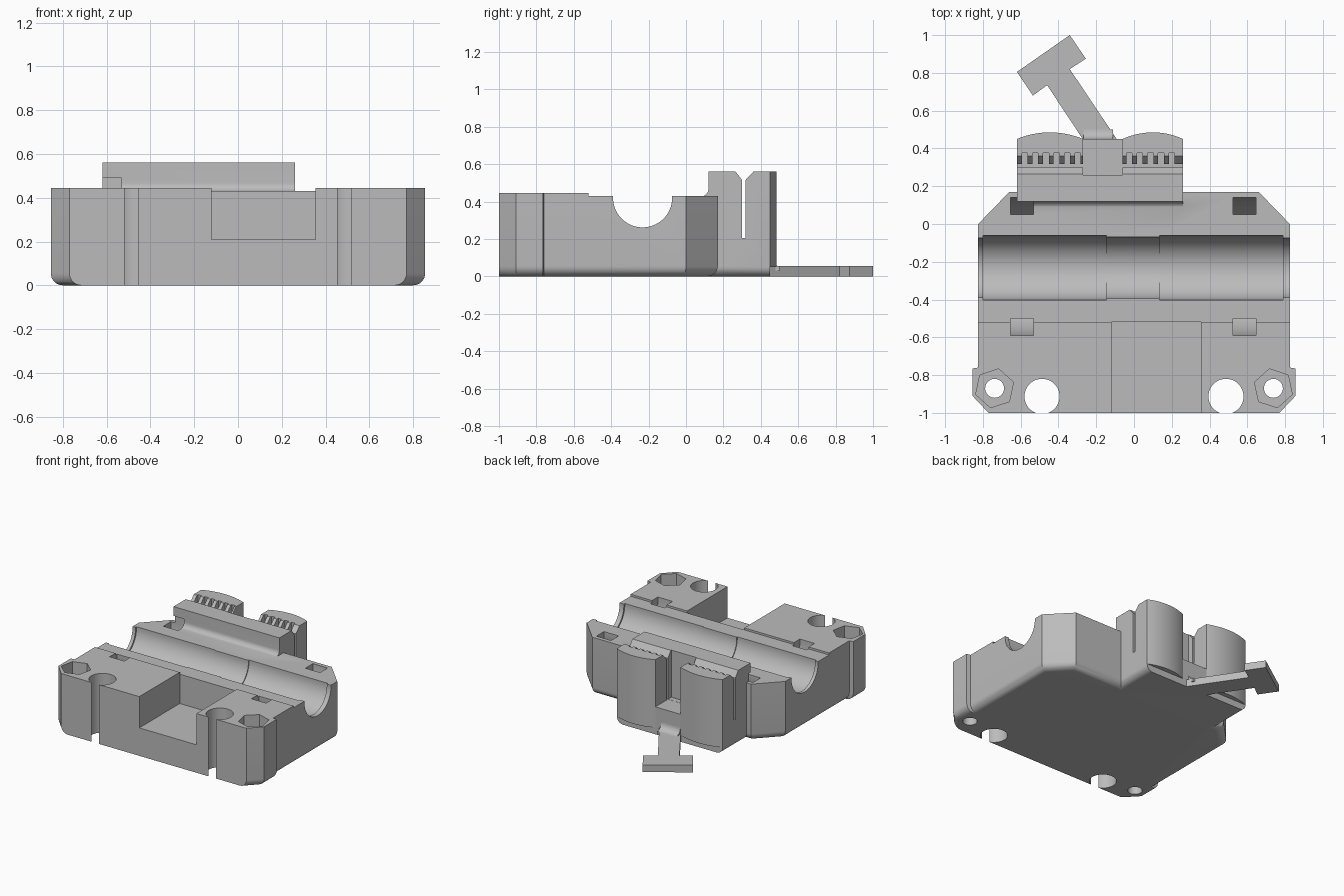
import bpy, bmesh, math

cube = bpy.data.objects.get("Cube")
if cube:
    bpy.data.objects.remove(cube, do_unlink=True)

# Single plastic colour
plastic = bpy.data.materials.new("grey_plastic")
plastic.use_nodes = True
GREY = (0.5, 0.5, 0.5, 1)
plastic.diffuse_color = GREY
plastic.node_tree.nodes["Principled BSDF"].inputs["Base Color"].default_value = GREY


def finish(name, bm):
    bmesh.ops.recalc_face_normals(bm, faces=bm.faces)
    mesh = bpy.data.meshes.new(name)
    bm.to_mesh(mesh)
    bm.free()
    mesh.materials.append(plastic)
    obj = bpy.data.objects.new(name, mesh)
    bpy.context.collection.objects.link(obj)
    return obj


def loft(name, rings):
    """Skin a stack of matching closed outlines and cap both ends."""
    bm = bmesh.new()
    loops = [[bm.verts.new(p) for p in ring] for ring in rings]
    n = len(loops[0])
    for low, high in zip(loops, loops[1:]):
        for i in range(n):
            j = (i + 1) % n
            bm.faces.new((low[i], low[j], high[j], high[i]))
    bm.faces.new(loops[0][::-1])
    bm.faces.new(loops[-1])
    return finish(name, bm)


def prism(name, pts, axis, a, b):
    """Extrude a flat profile: (y, z) points along x, or (x, y) along z."""
    if axis == "x":
        return loft(name, [[(t, u, v) for u, v in pts] for t in (a, b)])
    return loft(name, [[(u, v, t) for u, v in pts] for t in (a, b)])


def box(name, x0, x1, y0, y1, z0, z1):
    return prism(name, [(x0, y0), (x1, y0), (x1, y1), (x0, y1)], "z", z0, z1)


def arc(cu, cv, r, start, end, n):
    angles = [math.radians(start + (end - start) * i / n) for i in range(n + 1)]
    return [(cu + r * math.cos(t), cv + r * math.sin(t)) for t in angles]


def circle(cu, cv, r, n=48, start=0):
    return arc(cu, cv, r, start, start + 360, n)[:-1]


def combine(target, tool, operation="DIFFERENCE"):
    tool.hide_render = True
    mod = target.modifiers.new("cut", "BOOLEAN")
    mod.operation, mod.solver, mod.object = operation, "EXACT", tool
    graph = bpy.context.evaluated_depsgraph_get()
    mesh = bpy.data.meshes.new_from_object(target.evaluated_get(graph))
    target.modifiers.clear()
    target.data = mesh
    bpy.data.objects.remove(tool, do_unlink=True)


# Main body: outline points with the inset of the rounded lower edge
TOP, LOW = 0.445, 0.43
FILLET = 0.055
half = [(0.77, -1, 1, 0), (0.855, -0.91, 1, 0), (0.855, -0.765, 1, 0),
        (0.825, -0.76, 1, 0), (0.825, 0, 1, 0.42), (0.66, 0.17, 0.42, 1)]
outline = half + [(-x, y, -dx, dy) for x, y, dx, dy in reversed(half)]
rings = []
for i in range(9):
    t = math.radians(90 * i / 8)
    d, z = FILLET * (1 - math.sin(t)), FILLET * (1 - math.cos(t))
    rings.append([(x - dx * d, y - dy * d, z) for x, y, dx, dy in outline])
rings.append([(x, y, TOP) for x, y, dx, dy in outline])
body = loft("carriage_body", rings)
combine(body, box("step_cut", -1, 1, -0.52, 0.5, LOW, 0.6))

# Belt holder block with funnel-topped slot
BX0, BX1 = -0.62, 0.26
holder_profile = [(0.08, 0), (0.45, 0), (0.45, 0.56), (0.36, 0.56), (0.318, 0.515),
                  (0.318, 0.205), (0.3, 0.205), (0.3, 0.515), (0.265, 0.56), (0.12, 0.56)]
holder_profile += arc(0.08, 0.468, 0.04, 0, -90, 8)
holder = prism("belt_holder", holder_profile, "x", BX0, BX1)
bm = bmesh.new()
bm.from_mesh(holder.data)
bottom = [e for e in bm.edges if all(v.co.z < 0.001 for v in e.verts)
          and abs(e.verts[0].co.x - e.verts[1].co.x) < 0.001]
bmesh.ops.bevel(bm, geom=bottom, offset=0.05, segments=6, profile=0.5, affect="EDGES")
bm.to_mesh(holder.data)
bm.free()
combine(body, holder, "UNION")

# Bearing trough: wide seats, narrower centre and end lips
for x0, x1, r in ((-1, 1, 0.158), (-0.8, -0.145, 0.17), (0.135, 0.79, 0.17),
                  (-0.15, 0.14, 0.163)):
    trough = arc(-0.232, 0.42, r, 180, 360, 40)
    trough += [(-0.232 + r, LOW + 0.005), (-0.232 - r, LOW + 0.005)]
    combine(body, prism("trough_cut", trough, "x", x0, x1))

# Curved tie channels under the trough
channel = arc(-0.225, 0.42, 0.365, 180, 360, 40)
channel += [(0.14, 0.49), (0.05, 0.49)]
channel += arc(-0.225, 0.42, 0.275, 360, 180, 40) + [(-0.5, 0.49), (-0.59, 0.49)]
for x0 in (-0.655, 0.525):
    combine(body, prism("tie_cut", channel, "x", x0, x0 + 0.122))

# Front pocket
combine(body, box("pocket_cut", -0.12, 0.355, -1.1, -0.52, 0.21, 0.6))

# Open wire holes, screw holes and hexagonal nut traps
for s in (-1, 1):
    combine(body, prism("wire_cut", circle(s * 0.487, -0.913, 0.093), "z", -0.1, 0.6))
    combine(body, prism("screw_cut", circle(s * 0.738, -0.87, 0.05, 32), "z", -0.1, 0.6))
    combine(body, prism("nut_cut", circle(s * 0.738, -0.87, 0.105, 6, 90 + s * 12),
                        "z", 0.3, 0.6))

# Belt teeth gaps and the central opening of the holder
for start in (-0.593, -0.04):
    for i in range(6 if start < -0.1 else 5):
        x = start + i * 0.056
        combine(body, box("tooth_cut", x, x + 0.03, 0.31, 0.375, 0.206, 0.7))
combine(body, box("opening_cut", -0.27, -0.06, 0.26, 0.6, 0.206, 0.7))

# Bowed back pads on the two holder pillars
pads = []
for name, x0, x1 in (("right_pad", BX0, -0.27), ("left_pad", -0.06, BX1)):
    w, rise = (x1 - x0) / 2, 0.035
    r = (w * w + rise * rise) / (2 * rise)
    a = math.degrees(math.asin(w / r))
    pts = arc((x0 + x1) / 2, 0.45 + rise - r, r, 90 - a, 90 + a, 24)
    pads.append(prism(name, pts + [(x0, 0.43), (x1, 0.43)], "z", 0.05, 0.56))

# Angled tail with a crossbar end, and its curved root
tail = prism("tail_strip", [(-0.265, 0.44), (-0.085, 0.44), (-0.34, 0.82), (-0.255, 0.875),
                            (-0.34, 1), (-0.62, 0.805), (-0.535, 0.68), (-0.46, 0.735)],
             "z", 0, 0.055)
root = prism("tail_root", [(0.44, 0.03), (0.5, 0.03)] + arc(0.5, 0.105, 0.05, 270, 180, 8)
             + [(0.44, 0.105)], "x", -0.268, -0.11)

# Smooth curved walls, keep corners sharp
bpy.ops.object.select_all(action="DESELECT")
for obj in [body, tail, root] + pads:
    obj.select_set(True)
bpy.context.view_layer.objects.active = body
bpy.ops.object.shade_smooth_by_angle(angle=math.radians(30))
